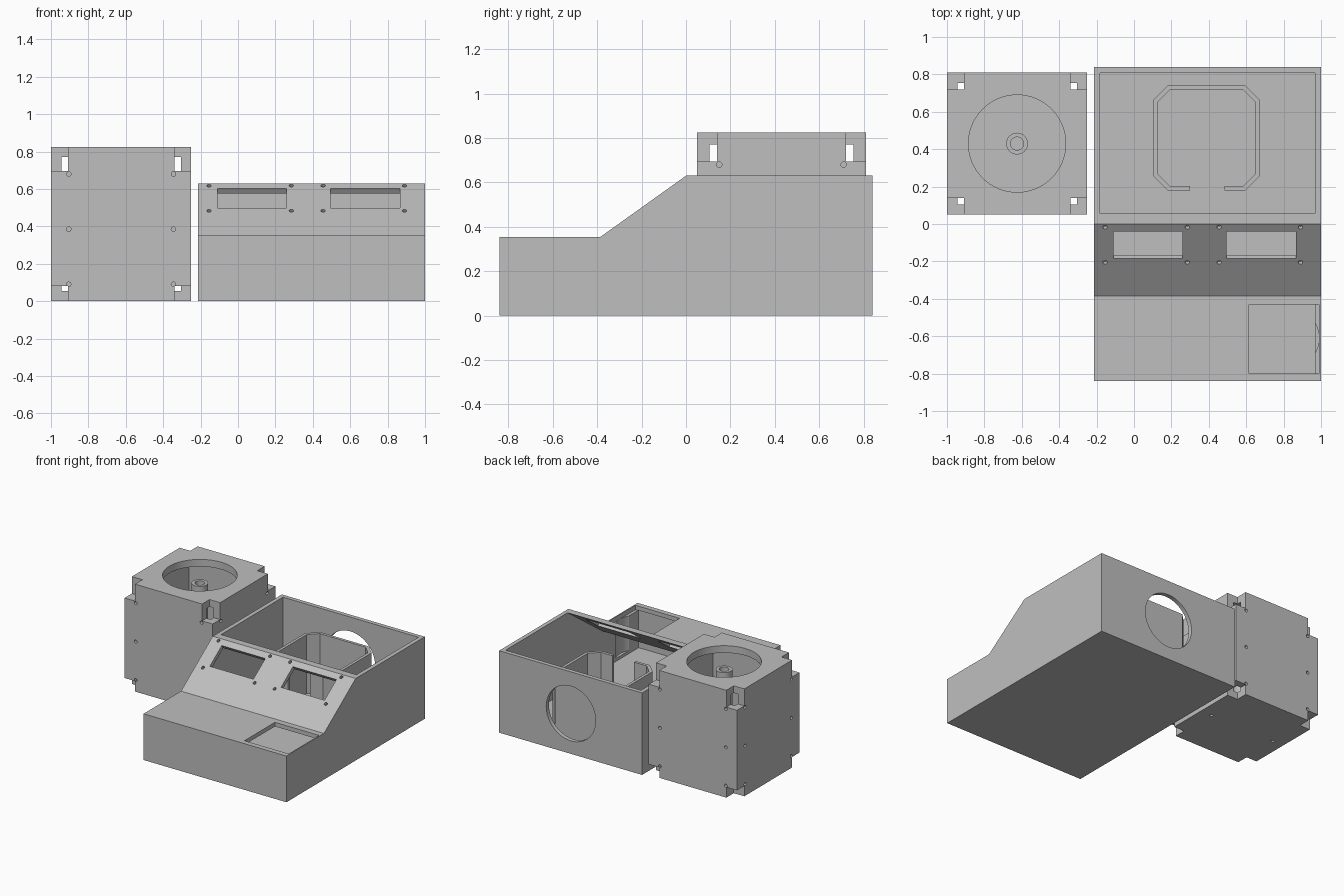
import bpy, bmesh, math
from mathutils import Matrix, Vector

if "Cube" in bpy.data.objects:
    bpy.data.objects.remove(bpy.data.objects["Cube"])

grey = bpy.data.materials.new("plain grey")
grey.diffuse_color = (0.52, 0.52, 0.52, 1)
grey.use_nodes = True
grey.node_tree.nodes["Principled BSDF"].inputs["Base Color"].default_value = grey.diffuse_color


def make(name, bm):
    bmesh.ops.recalc_face_normals(bm, faces=bm.faces)
    me = bpy.data.meshes.new(name)
    bm.to_mesh(me)
    bm.free()
    me.materials.append(grey)
    ob = bpy.data.objects.new(name, me)
    bpy.context.collection.objects.link(ob)
    return ob


def prism(name, pts, lo, hi, axis='z'):
    """Extrude a 2D outline: (x, y) along z, or (y, z) along x."""
    place = (lambda p, t: (p[0], p[1], t)) if axis == 'z' else (lambda p, t: (t, p[0], p[1]))
    bm = bmesh.new()
    a = [bm.verts.new(place(p, lo)) for p in pts]
    b = [bm.verts.new(place(p, hi)) for p in pts]
    bm.faces.new(a)
    bm.faces.new(b)
    for i in range(len(pts)):
        j = (i + 1) % len(pts)
        bm.faces.new((a[i], a[j], b[j], b[i]))
    return make(name, bm)


def box(name, x, y, z):
    return prism(name, [(x[0], y[0]), (x[1], y[0]), (x[1], y[1]), (x[0], y[1])], *z)


def rods(name, spots, axis, r, length, n=20):
    """Cylinders of the same size at several centres, along one direction."""
    bm = bmesh.new()
    turn = Vector(axis).to_track_quat('Z', 'Y').to_matrix().to_4x4()
    for s in spots:
        bmesh.ops.create_cone(bm, cap_ends=True, segments=n, radius1=r, radius2=r,
                              depth=length, matrix=Matrix.Translation(s) @ turn)
    return make(name, bm)


def cut(ob, *cutters):
    for c in cutters:
        m = ob.modifiers.new("cut", 'BOOLEAN')
        m.operation, m.solver, m.object = 'DIFFERENCE', 'EXACT', c
        bpy.context.view_layer.objects.active = ob
        bpy.ops.object.modifier_apply(modifier=m.name)
        bpy.data.objects.remove(c)


def smooth(ob):
    bpy.ops.object.select_all(action='DESELECT')
    ob.select_set(True)
    bpy.context.view_layer.objects.active = ob
    bpy.ops.object.shade_smooth_by_angle(angle=math.radians(30))


# --- Console housing: sloped-front shell, open at the rear top ---
W = 0.032
X0, X1, Y, H, DECK, KNEE = -0.215, 1.0, 0.84, 0.63, 0.355, -0.385
ang = math.atan2(H - DECK, -KNEE)
shift = W / math.sin(ang)                      # slope wall measured along y
knee_in = KNEE + shift - W / math.tan(ang)
over = 0.1
housing = prism("console_housing", [(-Y, 0), (Y, 0), (Y, H), (0, H), (KNEE, DECK), (-Y, DECK)],
                X0, X1, 'x')
cut(housing, prism("cavity", [(-Y + W, W), (Y - W, W), (Y - W, H + over),
                              (shift, H + over), (shift, H),
                              (knee_in, DECK - W), (-Y + W, DECK - W)], X0 + W, X1 - W, 'x'))

# deck opening with a finger notch in the side wall
cut(housing, box("deck_opening", (0.615, 0.99), (-0.80, -0.43), (DECK - W - 0.002, 0.5)),
    rods("finger_notch", [(0.833, -0.61, 0.19)], (0, 0, 1), 0.157, 0.27, 48))

# display windows and screw holes, square to the slope
normal = Vector((0, -math.sin(ang), math.cos(ang)))


def on_slope(x, y):
    return Vector((x, y, H + y * math.tan(ang)))


for xa, xb in ((-0.11, 0.26), (0.495, 0.865)):
    a, b = on_slope(0, -0.185), on_slope(0, -0.04)
    d = normal * 0.06
    cut(housing, prism("display_window", [tuple(v.yz) for v in (a - d, b - d, b + d, a + d)],
                       xa, xb, 'x'))
cut(housing, rods("slope_screws", [on_slope(x, y) for x in (-0.155, 0.285, 0.455, 0.89)
                                   for y in (-0.017, -0.205)], normal, 0.012, 0.05))

# round port in the back wall
cut(housing, rods("back_port", [(0.39, Y, 0.31)], (0, 1, 0), 0.21, 0.15, 64))
smooth(housing)


# --- Cradle inside the housing: chamfered ring with a gap at the front ---
def octagon(x0, x1, y0, y1, c):
    return [(x0 + c, y0), (x1 - c, y0), (x1, y0 + c), (x1, y1 - c),
            (x1 - c, y1), (x0 + c, y1), (x0, y1 - c), (x0, y0 + c)]


cradle = prism("inner_cradle", octagon(0.105, 0.67, 0.18, 0.74, 0.075), W - 0.002, 0.485)
cut(cradle, prism("cradle_hollow", octagon(0.127, 0.648, 0.202, 0.718, 0.066), 0, 0.6),
    box("cradle_gap", (0.30, 0.485), (0.1, 0.25), (0, 0.6)))

# --- Square tower: hollow box with notched corners ---
T = 0.055
BX, BY, BZ = (-1.0, -0.25), (0.05, 0.81), 0.825
CX, CY = sum(BX) / 2, sum(BY) / 2
tower = box("tower_box", BX, BY, (0, BZ))
cut(tower, box("tower_hollow", (BX[0] + T, BX[1] - T), (BY[0] + T, BY[1] - T), (T, BZ - T)),
    rods("top_port", [(CX, CY, BZ)], (0, 0, 1), 0.26, 0.15, 64))
N = 0.09
for sx in (-1, 1):
    for sy in (-1, 1):
        ex, ey = CX + sx * 0.375, CY + sy * 0.38
        xs = sorted((ex - sx * N, ex + sx * over))
        ys = sorted((ey - sy * N, ey + sy * over))
        cut(tower, box("top_notch", xs, ys, (0.695, 1)),
            box("bottom_notch", xs, ys, (-0.1, 0.08)))

# screw holes on the four sides and the bottom
levels = (0.09, 0.385, 0.68)
hx, hy = (CX - 0.28, CX + 0.28), (CY - 0.28, CY + 0.28)
for y in BY:
    cut(tower, rods("screws", [(x, y, z) for x in hx for z in levels], (0, 1, 0), 0.012, 0.08))
for x in BX:
    cut(tower, rods("screws", [(x, y, z) for y in hy for z in levels], (1, 0, 0), 0.012, 0.08))
cut(tower, rods("screws", [(x, CY, 0) for x in hx], (0, 0, 1), 0.012, 0.08))
smooth(tower)

# --- Hollow centre post in the tower ---
post = rods("centre_post", [(CX, CY, 0.408)], (0, 0, 1), 0.058, 0.716, 40)
cut(post, rods("post_bore", [(CX, CY, 0.75)], (0, 0, 1), 0.035, 0.5, 32))
smooth(post)
